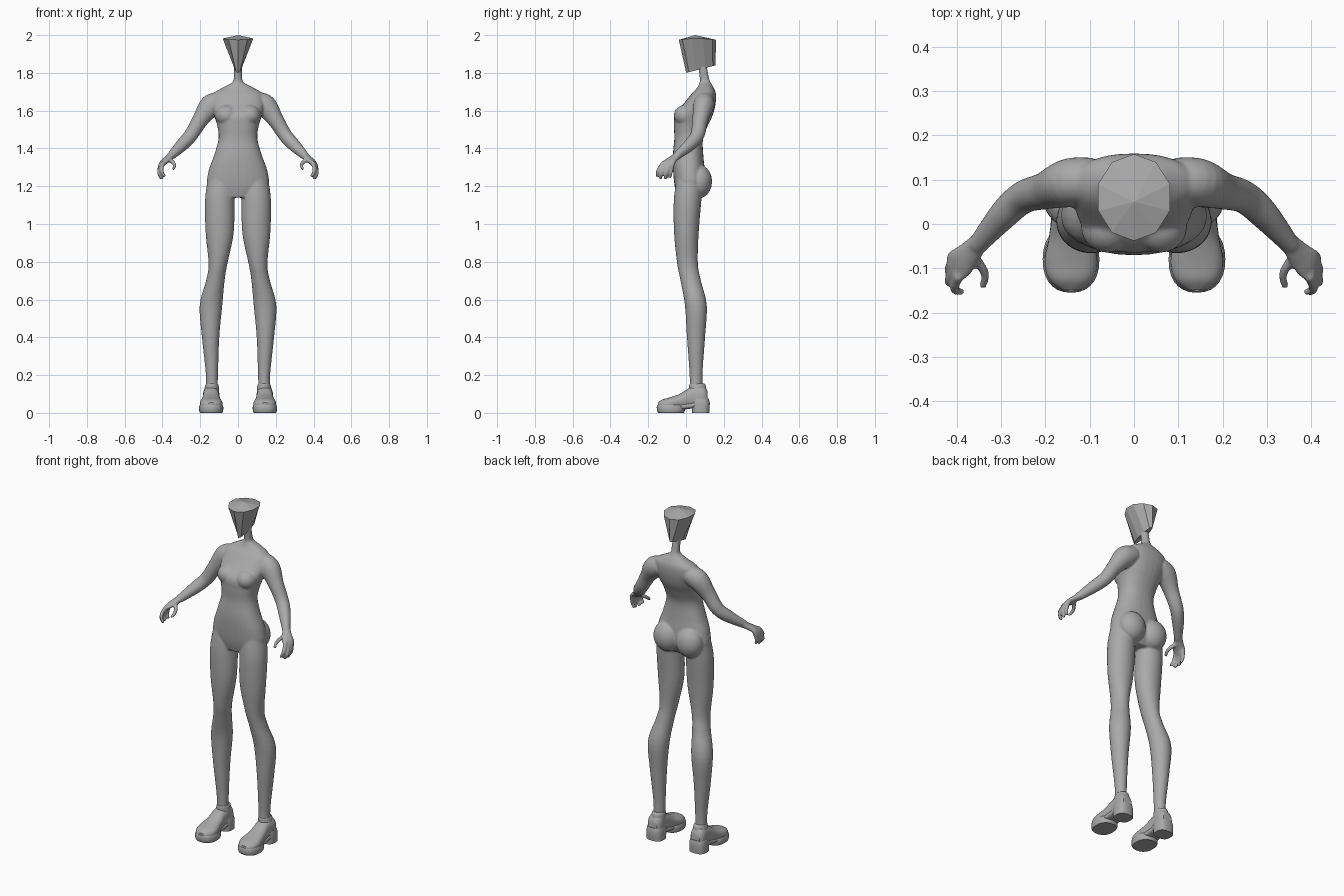
import bpy, bmesh, math
from mathutils import Vector

cube = bpy.data.objects.get("Cube")
if cube:
    bpy.data.objects.remove(cube, do_unlink=True)

grey = bpy.data.materials.new("plain grey")
grey.use_nodes = True
grey.diffuse_color = (0.4, 0.4, 0.4, 1)
grey.node_tree.nodes["Principled BSDF"].inputs["Base Color"].default_value = (0.4, 0.4, 0.4, 1)


def catmull(a, b, c, d, t):
    return 0.5 * (2 * b + (c - a) * t + (2 * a - 5 * b + 4 * c - d) * t * t
                  + (3 * b - a - 3 * c + d) * t ** 3)


def refine(sections, steps):
    """Interpolate sections smoothly along the length."""
    rows, last = [], len(sections) - 1
    for i in range(last):
        quad = [sections[min(max(i + k, 0), last)] for k in (-1, 0, 1, 2)]
        for s in range(steps):
            rows.append([catmull(*v, s / steps) for v in zip(*quad)])
    return rows + [list(sections[-1])]


def loft(bm, sections, side=1, across=(1, 0, 0), normal=None, power=2, steps=5, sides=28):
    """Skin rings (x, y, z, radius across, radius other way) along a path."""
    rows = refine(sections, steps)
    pts = [Vector((r[0] * side, r[1], r[2])) for r in rows]
    rings = []
    for i, row in enumerate(rows):
        t = Vector(normal) if normal else pts[min(i + 1, len(pts) - 1)] - pts[max(i - 1, 0)]
        t.normalize()
        u = Vector(across)
        u = (u - t * u.dot(t)).normalized()
        v = t.cross(u)
        ring = []
        for k in range(sides):
            a = math.tau * k / sides
            c, s = math.cos(a), math.sin(a)
            c = math.copysign(abs(c) ** (2 / power), c)
            s = math.copysign(abs(s) ** (2 / power), s)
            ring.append(bm.verts.new(pts[i] + u * c * row[3] + v * s * row[4]))
        rings.append(ring)
    for lo, hi in zip(rings, rings[1:]):
        for k in range(sides):
            n = (k + 1) % sides
            bm.faces.new((lo[k], lo[n], hi[n], hi[k]))
    bm.faces.new(rings[0])
    bm.faces.new(rings[-1])


def finish(bm, name):
    bmesh.ops.recalc_face_normals(bm, faces=bm.faces)
    mesh = bpy.data.meshes.new(name)
    bm.to_mesh(mesh)
    bm.free()
    mesh.materials.append(grey)
    obj = bpy.data.objects.new(name, mesh)
    bpy.context.collection.objects.link(obj)
    return obj


def ball(bm, centre, scale):
    made = bmesh.ops.create_uvsphere(bm, u_segments=24, v_segments=16, radius=1)
    for v in made["verts"]:
        v.co = Vector(p * s + c for p, s, c in zip(v.co, scale, centre))


UP = (0, 0, 1)
# Torso and neck: height, half width, front y, back y
torso = [(1.14, .09, -.045, .07), (1.2, .16, -.06, .1), (1.28, .156, -.068, .1),
         (1.36, .128, -.07, .092), (1.45, .103, -.062, .09), (1.52, .11, -.064, .115),
         (1.58, .128, -.06, .143), (1.64, .14, -.01, .157), (1.69, .13, .03, .158),
         (1.72, .085, .058, .147), (1.75, .03, .072, .13), (1.78, .022, .072, .12),
         (1.87, .02, .06, .105)]
leg = [(.09, .02, 1.24, .07, .07), (.097, .008, 1.12, .078, .073), (.097, .002, .95, .074, .065),
       (.106, .008, .79, .05, .055), (.12, .025, .7, .049, .054), (.143, .052, .57, .06, .058),
       (.145, .053, .4, .046, .048), (.138, .053, .2, .032, .034), (.14, .055, .09, .032, .036)]
arm = [(.09, .1, 1.65, .05, .05), (.145, .093, 1.625, .055, .06), (.2, .075, 1.55, .042, .043),
       (.25, .06, 1.47, .037, .037), (.295, .02, 1.42, .033, .034), (.355, -.05, 1.36, .021, .022)]
palm = [(.345, -.035, 1.37, .02, .02), (.37, -.065, 1.347, .028, .017),
        (.395, -.09, 1.325, .036, .015), (.41, -.1, 1.305, .034, .012)]
# Fingers and thumb: base, knuckle, tip
digits = [((.395, -.115, 1.33), (.405, -.147, 1.285), (.388, -.153, 1.25)),
          ((.405, -.105, 1.315), (.418, -.13, 1.27), (.4, -.135, 1.238)),
          ((.41, -.088, 1.315), (.418, -.105, 1.27), (.405, -.11, 1.238)),
          ((.405, -.07, 1.32), (.412, -.08, 1.275), (.402, -.085, 1.245)),
          ((.365, -.07, 1.345), (.337, -.11, 1.315), (.342, -.143, 1.29))]

# Body: overlapping limbs fused into one smooth skin
bm = bmesh.new()
loft(bm, [(0, (f + b) / 2, z, w, (b - f) / 2) for z, w, f, b in torso], normal=UP, power=2.3)
for side in (1, -1):
    loft(bm, leg, side, normal=UP)
    loft(bm, arm, side, across=(0, 1, 0))
    loft(bm, palm, side, across=(0, 1, .3))
    for path in digits:
        loft(bm, [(*p, r, r) for p, r in zip(path, (.012, .0105, .008))], side,
             across=(0, 1, 0), sides=12)
    ball(bm, (.074 * side, .07, 1.225), (.08, .068, .088))
    ball(bm, (.06 * side, -.005, 1.575), (.06, .06, .055))
body = finish(bm, "body")
skin = body.modifiers.new("fuse", 'REMESH')
skin.mode = 'VOXEL'
skin.voxel_size = 0.0055
skin.use_smooth_shade = True
relax = body.modifiers.new("relax", 'SMOOTH')
relax.factor = 0.5
relax.iterations = 5

# Shoes: upper along the foot, ankle cuff, front sole and block heel
upper = [(.142, .115, .07, .03, .045), (.142, .09, .08, .044, .065), (.142, .03, .08, .043, .058),
         (.142, -.03, .06, .05, .042), (.142, -.085, .048, .06, .034), (.142, -.125, .043, .05, .028),
         (.142, -.148, .038, .024, .016)]
cuff = [(.14, .065, .06, .042, .05), (.139, .062, .12, .039, .046), (.138, .06, .148, .034, .043),
        (.138, .058, .156, .027, .036)]
heel = [(.142, .078, 0, .05, .045), (.142, .077, .05, .05, .049), (.142, .074, .075, .045, .046)]
sole = [(.142, -.08, 0, .059, .068), (.142, -.08, .008, .063, .073), (.142, -.08, .03, .064, .075),
        (.142, -.08, .042, .06, .071)]
shank = [(.142, -.06, .032, .05, .016), (.142, 0, .035, .046, .016), (.142, .06, .045, .044, .016)]
for side, label in ((1, "left"), (-1, "right")):
    bm = bmesh.new()
    loft(bm, upper, side, normal=(0, -1, 0), power=2.4)
    loft(bm, cuff, side, normal=UP)
    loft(bm, heel, side, normal=UP, power=2.8, steps=2)
    loft(bm, sole, side, normal=UP, power=2.3, steps=2)
    loft(bm, shank, side, normal=(0, -1, 0), power=3)
    shoe = finish(bm, label + "_shoe")
    bpy.ops.object.select_all(action='DESELECT')
    shoe.select_set(True)
    bpy.context.view_layer.objects.active = shoe
    bpy.ops.object.shade_smooth_by_angle(angle=math.radians(40))

# Head: faceted wedge, wide shallow crown above a thin slanted keel
bm = bmesh.new()
N = 10
crown, keel = [], []
for k in range(N):
    a = math.tau * k / N - math.pi / 2
    c, s = math.cos(a), math.sin(a)
    crown.append(bm.verts.new((.085 * c, .06 + .098 * s, 1.985 - .01 * abs(s))))
    keel.append(bm.verts.new((.016 * c, .079 + .078 * s, 1.82 + .02 * s)))
peak = bm.verts.new((0, .05, 2))
for k in range(N):
    n = (k + 1) % N
    bm.faces.new((keel[k], keel[n], crown[n], crown[k]))
    bm.faces.new((crown[k], crown[n], peak))
bm.faces.new(keel)
finish(bm, "head")
